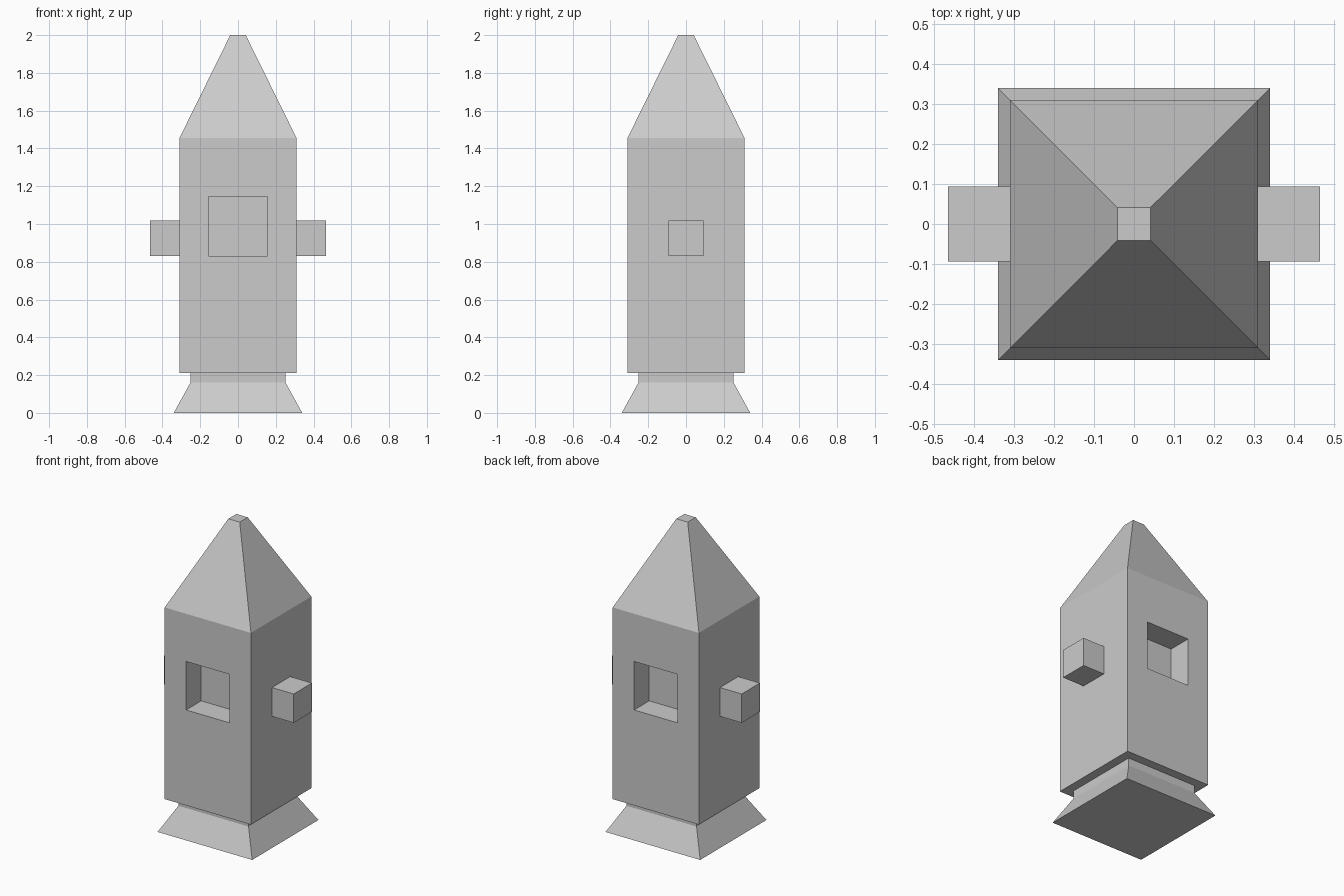
import bpy, bmesh
from mathutils import Vector

if "Cube" in bpy.data.objects:
    bpy.data.objects.remove(bpy.data.objects["Cube"])


def add_object(name, bm):
    bmesh.ops.recalc_face_normals(bm, faces=bm.faces[:])
    mesh = bpy.data.meshes.new(name)
    bm.to_mesh(mesh)
    bm.free()
    ob = bpy.data.objects.new(name, mesh)
    bpy.context.collection.objects.link(ob)
    return ob


def square_loft(profile):
    """Stack square rings given as (half width, height) and cap both ends."""
    bm = bmesh.new()
    corners = [(-1, -1), (1, -1), (1, 1), (-1, 1)]
    rings = [[bm.verts.new((x * w, y * w, z)) for x, y in corners] for w, z in profile]
    for a, b in zip(rings, rings[1:]):
        for i in range(4):
            j = (i + 1) % 4
            bm.faces.new((a[i], a[j], b[j], b[i]))
    bm.faces.new(rings[0][::-1])
    bm.faces.new(rings[-1])
    bmesh.ops.recalc_face_normals(bm, faces=bm.faces[:])
    return bm


# Flared foot, neck, square shaft and tapered roof in one shell
body = square_loft([(0.34, 0), (0.252, 0.16), (0.252, 0.21), (0.31, 0.21),
                    (0.31, 1.455), (0.041, 2.0)])

# Recessed windows in the front and back walls of the shaft
WIN_HALF, WIN_LOW, WIN_HIGH, WIN_DEPTH = 0.156, 0.83, 1.145, 0.155
walls = [f for f in body.faces
         if abs(f.normal.y) > 0.99 and f.calc_center_median().z > 0.5]
for wall in walls:
    inward = -wall.normal.copy()
    mid = wall.calc_center_median().z
    bmesh.ops.inset_individual(body, faces=[wall], thickness=0.1)
    for v in wall.verts:
        v.co.x = WIN_HALF if v.co.x > 0 else -WIN_HALF
        v.co.z = WIN_HIGH if v.co.z > mid else WIN_LOW
    pane = bmesh.ops.extrude_discrete_faces(body, faces=[wall])["faces"][0]
    bmesh.ops.translate(body, verts=pane.verts[:], vec=inward * WIN_DEPTH)
add_object("tower_body", body)

# Block arms on the left and right walls
for side, label in ((-1, "left"), (1, "right")):
    bm = bmesh.new()
    bmesh.ops.create_cube(bm, size=1)
    bmesh.ops.scale(bm, verts=bm.verts[:], vec=Vector((0.156, 0.187, 0.187)))
    bmesh.ops.translate(bm, verts=bm.verts[:], vec=Vector((side * 0.388, 0, 0.924)))
    add_object(label + "_arm", bm)
